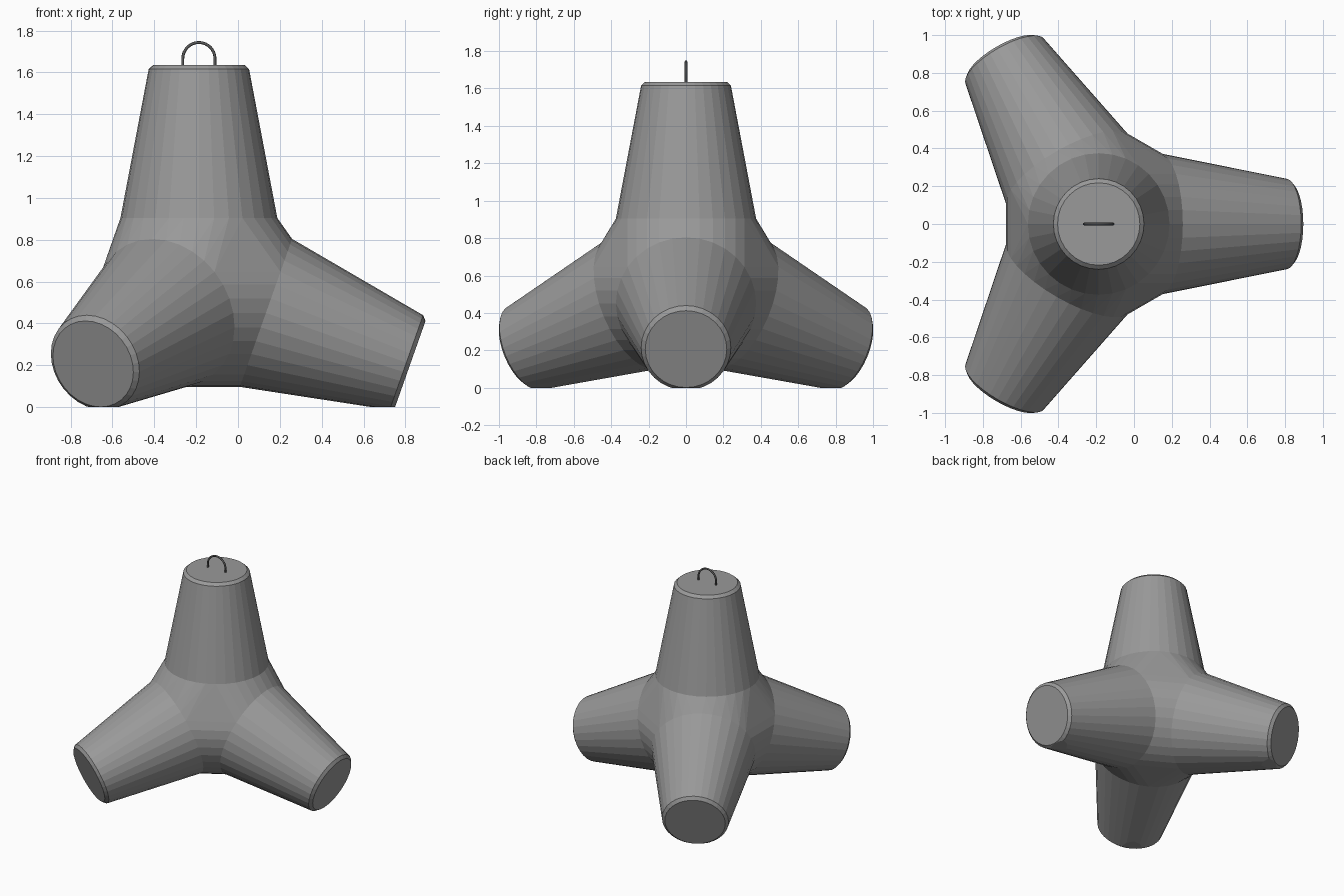
import bpy
import bmesh
from math import sin, cos, pi, sqrt
from mathutils import Vector

cube = bpy.data.objects.get("Cube")
if cube:
    bpy.data.objects.remove(cube, do_unlink=True)

SIDES = 32
CENTRE = Vector((-0.187, 0, 0.564))
# (distance along leg, radius): root, shoulder of chamfer, end face
LEG = [(0.34, 0.375), (1.052, 0.24), (1.072, 0.218)]


def material(name, rgb):
    m = bpy.data.materials.new(name)
    m.use_nodes = True
    m.diffuse_color = (*rgb, 1)
    m.node_tree.nodes["Principled BSDF"].inputs["Base Color"].default_value = (*rgb, 1)
    return m


def ring(bm, axis, distance, radius):
    """Circle of vertices around a leg axis."""
    side = Vector((0, 1, 0)) if axis.z > 0.9 else Vector((0, 0, 1)).cross(axis).normalized()
    up = axis.cross(side)
    middle = CENTRE + axis * distance
    return [bm.verts.new(middle + radius * (side * cos(a) + up * sin(a)))
            for a in (2 * pi * i / SIDES for i in range(SIDES))]


concrete = material("concrete grey", (0.32, 0.32, 0.32))
steel = material("dark steel", (0.1, 0.1, 0.1))

# Four legs pointing to the corners of a tetrahedron
axes = [Vector((0, 0, 1))]
for k in range(3):
    a = 2 * pi * k / 3
    axes.append(Vector((cos(a) * sqrt(8) / 3, sin(a) * sqrt(8) / 3, -1 / 3)))

# Hub: hull around the leg roots, left open where the legs join
bm = bmesh.new()
roots = [ring(bm, axis, *LEG[0]) for axis in axes]
bmesh.ops.convex_hull(bm, input=list(bm.verts))
caps = [f for f in bm.faces if any(all(v in r for v in f.verts) for r in roots)]
bmesh.ops.delete(bm, geom=caps, context="FACES_ONLY")

# Legs: tapered walls, chamfer and end face
for axis, root in zip(axes, roots):
    last = root
    for distance, radius in LEG[1:]:
        new = ring(bm, axis, distance, radius)
        for i in range(SIDES):
            j = (i + 1) % SIDES
            bm.faces.new((last[i], last[j], new[j], new[i]))
        last = new
    bm.faces.new(last)

# Worn flats where the feet rest on the floor
cut = bmesh.ops.bisect_plane(bm, geom=bm.verts[:] + bm.edges[:] + bm.faces[:],
                             plane_co=(0, 0, 0), plane_no=(0, 0, 1), clear_inner=True)
bmesh.ops.holes_fill(bm, edges=[e for e in cut["geom_cut"] if isinstance(e, bmesh.types.BMEdge)])
bmesh.ops.recalc_face_normals(bm, faces=bm.faces[:])
mesh = bpy.data.meshes.new("concrete_body")
bm.to_mesh(mesh)
bm.free()
mesh.materials.append(concrete)
bpy.context.collection.objects.link(bpy.data.objects.new("concrete_body", mesh))

# Lifting hoop on the top leg
top = CENTRE.z + LEG[-1][0]
R = 0.077
path = [(-R, top - 0.01)] + [(-R * cos(pi * i / 16), top + 0.03 + R * sin(pi * i / 16))
                             for i in range(17)] + [(R, top - 0.01)]
curve = bpy.data.curves.new("lifting_hoop", "CURVE")
curve.dimensions = "3D"
curve.bevel_depth = 0.007
curve.bevel_resolution = 2
curve.use_fill_caps = True
spline = curve.splines.new("POLY")
spline.points.add(len(path) - 1)
for p, (x, z) in zip(spline.points, path):
    p.co = (CENTRE.x + x, 0, z, 1)
curve.materials.append(steel)
bpy.context.collection.objects.link(bpy.data.objects.new("lifting_hoop", curve))
